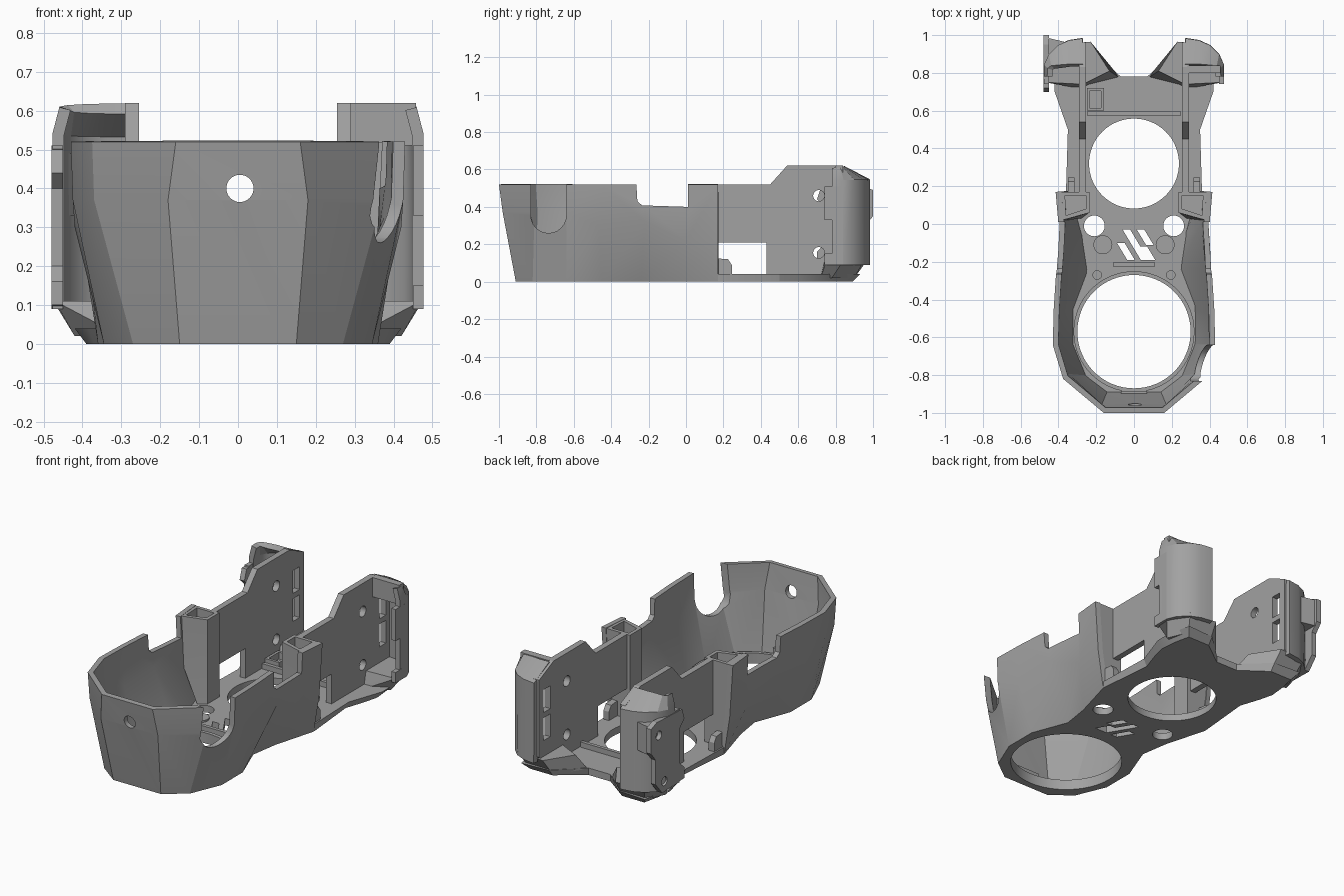
import bpy, bmesh, math

if "Cube" in bpy.data.objects:
    bpy.data.objects.remove(bpy.data.objects["Cube"])

grey = bpy.data.materials.new("mid_grey")
grey.use_nodes = True
grey.diffuse_color = (0.36, 0.36, 0.36, 1)
grey.node_tree.nodes["Principled BSDF"].inputs["Base Color"].default_value = (0.36, 0.36, 0.36, 1)


def activate(ob):
    bpy.ops.object.select_all(action="DESELECT")
    ob.select_set(True)
    bpy.context.view_layer.objects.active = ob


def finish(name, bm, recalc=True):
    if recalc:
        bmesh.ops.recalc_face_normals(bm, faces=bm.faces)
    me = bpy.data.meshes.new(name)
    bm.to_mesh(me)
    bm.free()
    me.materials.append(grey)
    ob = bpy.data.objects.new(name, me)
    bpy.context.collection.objects.link(ob)
    return ob


def loft(name, rings, closed=True):
    """Skin rings of 3D points; closed rings are capped, open ones stay a sheet."""
    bm = bmesh.new()
    rows = [[bm.verts.new(p) for p in r] for r in rings]
    n = len(rows[0])
    for a, b in zip(rows, rows[1:]):
        for i in range(n if closed else n - 1):
            j = (i + 1) % n
            bm.faces.new((a[i], a[j], b[j], b[i]))
    if closed:
        bm.faces.new(rows[0][::-1])
        bm.faces.new(rows[-1])
    return finish(name, bm, closed)


def prism(name, pts, lo, hi, axis="z"):
    """Extrude a 2D outline: xy along z, yz along x, or xz along y."""
    place = {"z": lambda p, h: (p[0], p[1], h),
             "x": lambda p, h: (h, p[0], p[1]),
             "y": lambda p, h: (p[0], h, p[1])}[axis]
    return loft(name, [[place(p, h) for p in pts] for h in (lo, hi)])


def box(name, x0, x1, y0, y1, z0, z1):
    return prism(name, [(x0, y0), (x1, y0), (x1, y1), (x0, y1)], z0, z1)


def disc(name, u, v, r, lo, hi, axis="z", n=32):
    pts = [(u + r * math.cos(k * math.tau / n), v + r * math.sin(k * math.tau / n)) for k in range(n)]
    return prism(name, pts, lo, hi, axis)


def apply_mod(ob, kind, **settings):
    mod = ob.modifiers.new(kind, kind)
    for key, val in settings.items():
        setattr(mod, key, val)
    activate(ob)
    bpy.ops.object.modifier_apply(modifier=mod.name)


def cut(ob, *cutters):
    for c in cutters:
        apply_mod(ob, "BOOLEAN", operation="DIFFERENCE", solver="EXACT", object=c)
        bpy.data.objects.remove(c)


def both(half):
    """Mirror a half outline, running from the -x end through the front to the +x end."""
    return [(-p[0], *p[1:]) for p in reversed(half)] + list(half)


def at(pts, z, s=1):
    return [(s * x, y, z) for x, y in pts]


# Faceted front bowl, pinched at the waist; the belly line rises and falls
foot = [(.15, -.91), (.27, -.82), (.345, -.64), (.345, -.45), (.265, -.24), (.29, -.08), (.36, .17)]
belly = [(.18, -.98, .37), (.37, -.81, .37), (.425, -.64, .37), (.42, -.47, .3),
         (.405, -.22, .32), (.385, 0, .22), (.395, .17, .22)]
brim = [(.16, -1), (.375, -.82), (.43, -.64), (.425, -.45), (.41, -.22), (.4, 0), (.415, .17)]
bowl = loft("front_bowl", [at(both(foot), 0), both(belly), at(both(brim), .52)], closed=False)
apply_mod(bowl, "SOLIDIFY", thickness=.03, offset=-1)
notch = [(-.735 + .095 * math.cos(a), .355 + .095 * math.sin(a))
         for a in [math.pi + k * math.pi / 12 for k in range(13)]]
cut(bowl,
    prism("cutter", [(-.83, .6)] + notch + [(-.64, .6)], .3, .6, "x"),
    prism("cutter", [(-.27, .6), (-.26, .43), (-.235, .408), (.01, .4), (.01, .6)], -.6, .6, "x"),
    disc("cutter", .005, .4, .035, -1.1, -.8, "y"))

# Floor plate with chamfered rear edges and all its openings
rear_low = [(.33, .5), (.37, .62), (.39, .7), (.38, .8), (.36, .89), (.22, .89), (.07, .78)]
rear_high = [(.35, .5), (.385, .6), (.42, .7), (.42, .78), (.39, .93), (.22, .92), (.07, .78)]
floor = loft("floor_plate", [at(both(foot + rear_low), 0), at(both(foot + rear_high), .04)])
holes = [disc("cutter", 0, -.57, .3, -.1, .2, n=64), disc("cutter", 0, .32, .238, -.1, .2, n=64)]
holes += [disc("cutter", s * .21, -.01, .055, -.1, .2) for s in (1, -1)]
for x, y, length in [(-.09, -.1, .09), (-.06, -.03, .16), (.015, -.03, .08), (.03, -.12, .07)]:
    dx = length * .6
    holes.append(prism("cutter", [(x, y), (x + .04, y), (x + .04 + dx, y - length), (x + dx, y - length)], -.1, .2))
cut(floor, *holes)

# Raised rim around the front opening
rim = disc("front_opening_rim", 0, -.57, .32, .03, .06, n=64)
cut(rim, disc("cutter", 0, -.57, .3, 0, .2, n=64))
box("front_clip", -.07, .07, -.905, -.885, .04, .09)
box("waist_rib", -.11, .11, -.225, -.205, .03, .07)
box("rear_cross_rib", -.25, .25, .575, .595, .03, .07)

# Small frame on the rear floor
frame = box("floor_frame", -.25, -.16, .6, .72, .03, .09)
cut(frame, box("cutter", -.235, -.175, .615, .705, .05, .2))

wall_outline = [(.17, .03), (.87, .03), (.96, .12), (.96, .56), (.83, .62), (.54, .62), (.45, .52), (.17, .52)]
block_low = [(.07, .77), (.22, .9), (.37, .9), (.42, .78), (.3, .72), (.27, .72)]
block_high = [(.13, .81), (.23, .965), (.4, .95), (.475, .84), (.47, .75), (.27, .74)]
tower_low = [(.462, .78), (.462, .84), (.44, .89), (.395, .935), (.34, .96), (.27, .97)]
tower_top = [(.445, .78), (.445, .82), (.43, .83), (.385, .835), (.34, .84), (.27, .84)]
pocket_low = [(.235, .06), (.275, .03), (.325, .17), (.235, .17)]
pocket_mid = [(.235, .06), (.365, .02), (.375, .17), (.235, .17)]
pocket_top = [(.235, .06), (.38, .02), (.39, .17), (.235, .17)]

for s, side in ((1, "left"), (-1, "right")):
    # Long side wall with a low window, two screw holes and two rear slots
    wall = prism(side + "_side_wall", wall_outline, *sorted((s * .255, s * .29)), axis="x")
    cut(wall,
        prism("cutter", [(.1, .04), (.43, .04), (.43, .21), (.1, .21)], -.6, .6, "x"),
        disc("cutter", .71, .46, .03, -.6, .6, "x"),
        disc("cutter", .71, .155, .03, -.6, .6, "x"),
        *[box("cutter", -.6, .6, .86, .92, z, z + .13) for z in (.2, .36)])

    # Open pocket joining bowl and wall
    pocket = loft(side + "_pocket", [at(pocket_low, .03, s), at(pocket_mid, .25, s), at(pocket_top, .52, s)])
    inner = [(.255, .08), (.36, .045), (.365, .15), (.255, .15)]
    cut(pocket, prism("cutter", [(s * x, y) for x, y in inner], .24, .7))

    # Rounded tab beside the window
    prism(side + "_tab", [(.16, .02), (.245, .02), (.245, .09), (.225, .12), (.16, .125)],
          *sorted((s * .315, s * .35)), axis="x")

    # Tapered block under the rear tower
    loft(side + "_rear_block", [at(block_low, .02, s), at(block_high, .11, s)])

    # Rear tower: rounded shell leaning in at the top, open to the front
    tower = loft(side + "_rear_tower", [at(tower_low, .09, s), at(tower_low, .54, s),
                                        at(tower_top, .605, s)], closed=False)
    apply_mod(tower, "SOLIDIFY", thickness=.03, offset=0)
    bm = bmesh.new()
    bm.from_mesh(tower.data)
    bmesh.ops.recalc_face_normals(bm, faces=bm.faces)
    bm.to_mesh(tower.data)
    bm.free()

    # Outer flange ahead of the tower
    flange = prism(side + "_flange", [(.74, .09), (.84, .09), (.84, .51), (.74, .51)],
                   *sorted((s * .45, s * .477)), axis="x")
    cut(flange, prism("cutter", [(.7, .15), (.79, .15), (.8, .17), (.8, .31), (.79, .33), (.7, .33)], -.6, .6, "x"))

    # Floor bosses
    disc(side + "_boss", s * .165, -.11, .05, .03, .05)
    disc(side + "_small_boss", s * .195, -.27, .025, .03, .07)

# Closed upper front of the left tower
box("left_tower_front", .28, .458, .8, .84, .51, .62)

# Mounting plate on the right tower, with a gusset filling the gap to the shell
plate = prism("mounting_plate", [(.7, .1), (.9, .09), (.96, .16), (.96, .3), (1, .35), (1, .49),
              (.95, .51), (.72, .5), (.7, .44), (.74, .4), (.74, .2), (.7, .16)], -.48, -.45, "x")
gusset = prism("plate_gusset", [(-.455, .84), (-.455, .985), (-.37, .965), (-.38, .94)], .33, .49)
cut(plate, disc("cutter", .93, .43, .025, -.6, -.455, "x"), disc("cutter", .88, .15, .025, -.6, -.4, "x"))

# Crisp facets, smooth rounds
for ob in list(bpy.context.scene.objects):
    if ob.type == "MESH" and ob.data.materials and ob.data.materials[0] == grey:
        activate(ob)
        bpy.ops.object.shade_smooth_by_angle(angle=math.radians(24))
